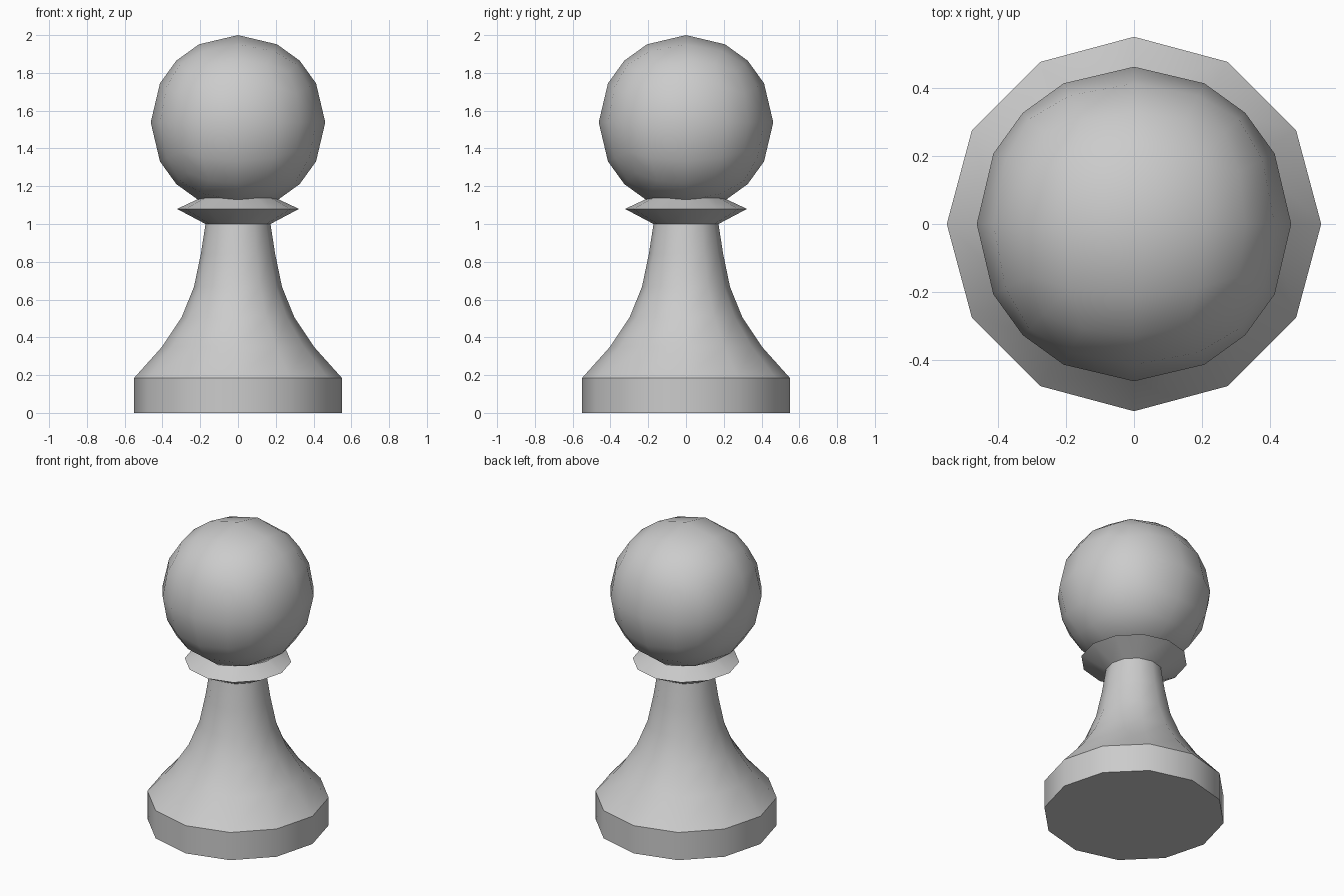
import bpy, bmesh, math
from mathutils import Vector

if "Cube" in bpy.data.objects:
    bpy.data.objects.remove(bpy.data.objects["Cube"])


def finish(name, bm):
    bmesh.ops.recalc_face_normals(bm, faces=bm.faces)
    mesh = bpy.data.meshes.new(name)
    bm.to_mesh(mesh)
    bm.free()
    obj = bpy.data.objects.new(name, mesh)
    bpy.context.collection.objects.link(obj)
    bpy.ops.object.select_all(action='DESELECT')
    obj.select_set(True)
    bpy.context.view_layer.objects.active = obj
    bpy.ops.object.shade_smooth_by_angle(angle=math.radians(38))
    return obj


def lathe(name, profile, sides=12, cap_bottom=False):
    bm = bmesh.new()
    rings = []
    for r, z in profile:
        angles = [2 * math.pi * i / sides for i in range(sides)]
        rings.append([bm.verts.new((r * math.cos(a), r * math.sin(a), z)) for a in angles])
    for low, high in zip(rings, rings[1:]):
        for i in range(sides):
            j = (i + 1) % sides
            bm.faces.new((low[i], low[j], high[j], high[i]))
    if cap_bottom:
        bm.faces.new(rings[0][::-1])
    obj = finish(name, bm)
    if not cap_bottom:
        # open ring: make sure the faces point away from the axis
        if obj.data.polygons[0].normal.dot(obj.data.polygons[0].center * Vector((1, 1, 0))) < 0:
            obj.data.flip_normals()
    return obj


# Base disc with flared body
lathe("base_and_body", [(0.55, 0), (0.55, 0.185), (0.402, 0.35), (0.299, 0.505),
                        (0.233, 0.667), (0.197, 0.84), (0.172, 1.0)], cap_bottom=True)

# Sharp-edged collar, its upper rim hidden in the head
lathe("collar", [(0.172, 1.0), (0.323, 1.08), (0.172, 1.15)])

# Head: a cube cut into 4 x 4 squares per side and pushed out to a sphere
bm = bmesh.new()
bmesh.ops.create_cube(bm, size=2)
bmesh.ops.subdivide_edges(bm, edges=bm.edges[:], cuts=3, use_grid_fill=True)
for v in bm.verts:
    v.co = v.co.normalized() * 0.462 + Vector((0, 0, 1.538))
finish("head", bm)
